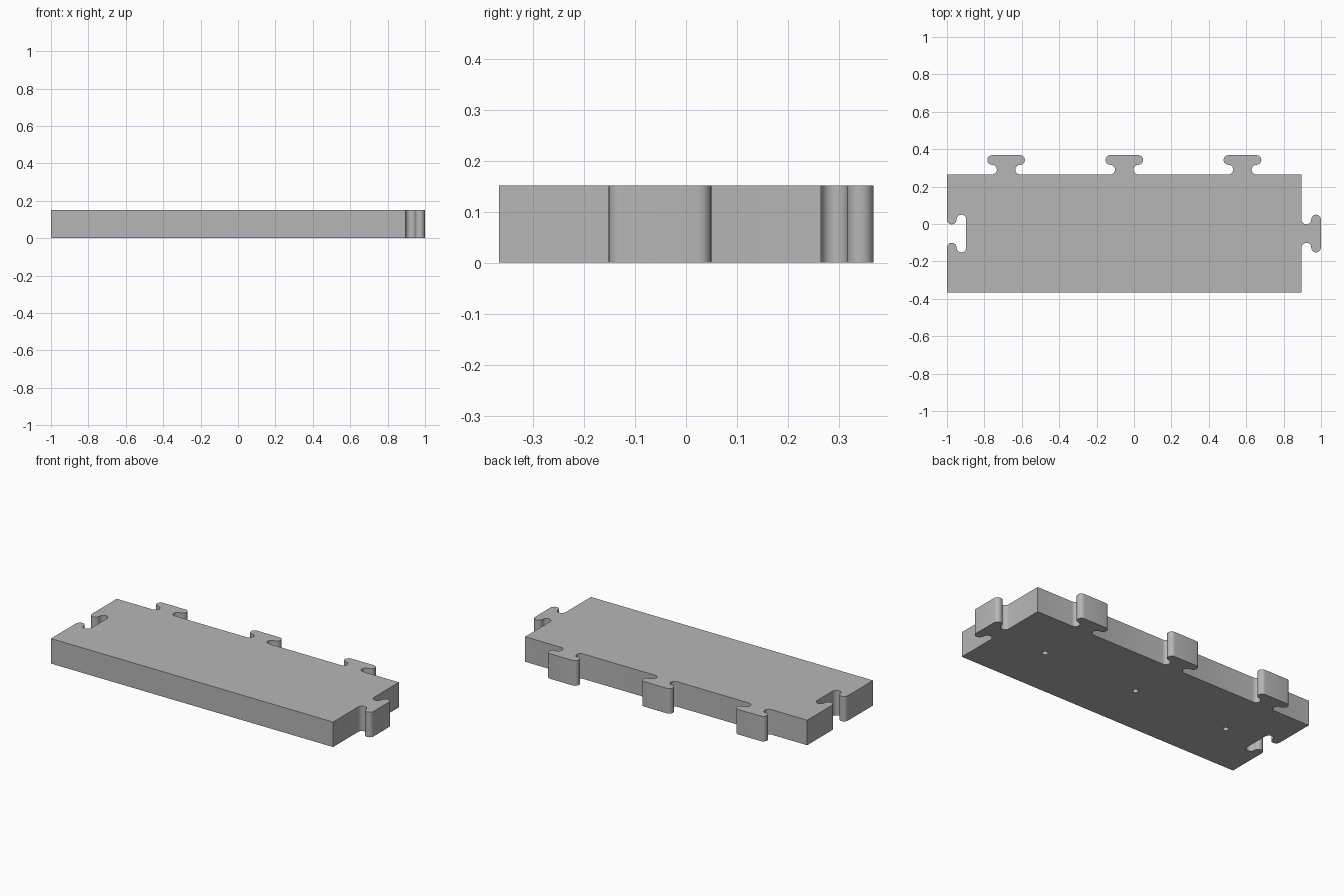
import bpy
import bmesh
from math import sin, cos, pi
from mathutils import Vector

cube = bpy.data.objects.get("Cube")
if cube:
    bpy.data.objects.remove(cube)

PITCH = 0.632          # one square module of the plate
TAB = 0.103            # how far a connector sticks out
THICK = 0.152
LEFT, FRONT = -1.0, -0.367
RIGHT, BACK = LEFT + 3 * PITCH, FRONT + PITCH
MID_Y = FRONT + PITCH / 2
CENTRES = [LEFT + PITCH * (i + 0.5) for i in range(3)]

grey = bpy.data.materials.new("plain grey")
grey.use_nodes = True
colour = (0.47, 0.47, 0.47, 1)
grey.diffuse_color = colour
grey.node_tree.nodes["Principled BSDF"].inputs["Base Color"].default_value = colour


def connector(centre, along, out, steps=12):
    """Dovetail outline: a round slot under a round-ended head, mirrored."""
    r, c = TAB / 4, 0.075
    half = []
    for i in range(steps + 1):          # slot beside the neck
        a = pi * i / steps
        half.append((-c + r * sin(a), r - r * cos(a)))
    for i in range(1, steps + 1):       # rounded end of the head
        a = pi * i / steps
        half.append((-c - r * sin(a), 3 * r - r * cos(a)))
    full = half + [(-s, d) for s, d in reversed(half)]
    return [Vector(centre) + s * Vector(along) + d * Vector(out) for s, d in full]


# Plate outline, counter-clockwise from the front corner
outline = [Vector((LEFT, FRONT)), Vector((RIGHT, FRONT))]
outline += connector((RIGHT, MID_Y), (0, 1), (1, 0))
outline.append(Vector((RIGHT, BACK)))
for x in reversed(CENTRES):
    outline += connector((x, BACK), (-1, 0), (0, 1))
outline.append(Vector((LEFT, BACK)))
outline += connector((LEFT, MID_Y), (0, -1), (1, 0))   # matching socket

# Extrude the outline into the plate
bm = bmesh.new()
base = bm.faces.new([bm.verts.new((p.x, p.y, 0)) for p in outline])
top = bmesh.ops.extrude_face_region(bm, geom=[base], use_keep_orig=True)
bmesh.ops.translate(bm, vec=(0, 0, THICK),
                    verts=[v for v in top["geom"] if isinstance(v, bmesh.types.BMVert)])
bmesh.ops.recalc_face_normals(bm, faces=bm.faces)
mesh = bpy.data.meshes.new("interlocking_plate")
bm.to_mesh(mesh)
bm.free()
mesh.materials.append(grey)
plate = bpy.data.objects.new("interlocking_plate", mesh)
bpy.context.collection.objects.link(plate)

# Blind holes in the underside
for x in CENTRES:
    bpy.ops.mesh.primitive_cylinder_add(vertices=32, radius=0.016, depth=0.16,
                                        location=(x, MID_Y, 0))
    cutter = bpy.context.object
    cutter.name = "hole_cutter"
    cutter.hide_render = True
    cutter.data.materials.append(grey)
    bpy.ops.object.select_all(action='DESELECT')
    plate.select_set(True)
    bpy.context.view_layer.objects.active = plate
    cut = plate.modifiers.new("hole", 'BOOLEAN')
    cut.operation = 'DIFFERENCE'
    cut.solver = 'EXACT'
    cut.object = cutter
    bpy.ops.object.modifier_apply(modifier=cut.name)
    bpy.data.objects.remove(cutter)

bpy.ops.object.shade_smooth_by_angle()
